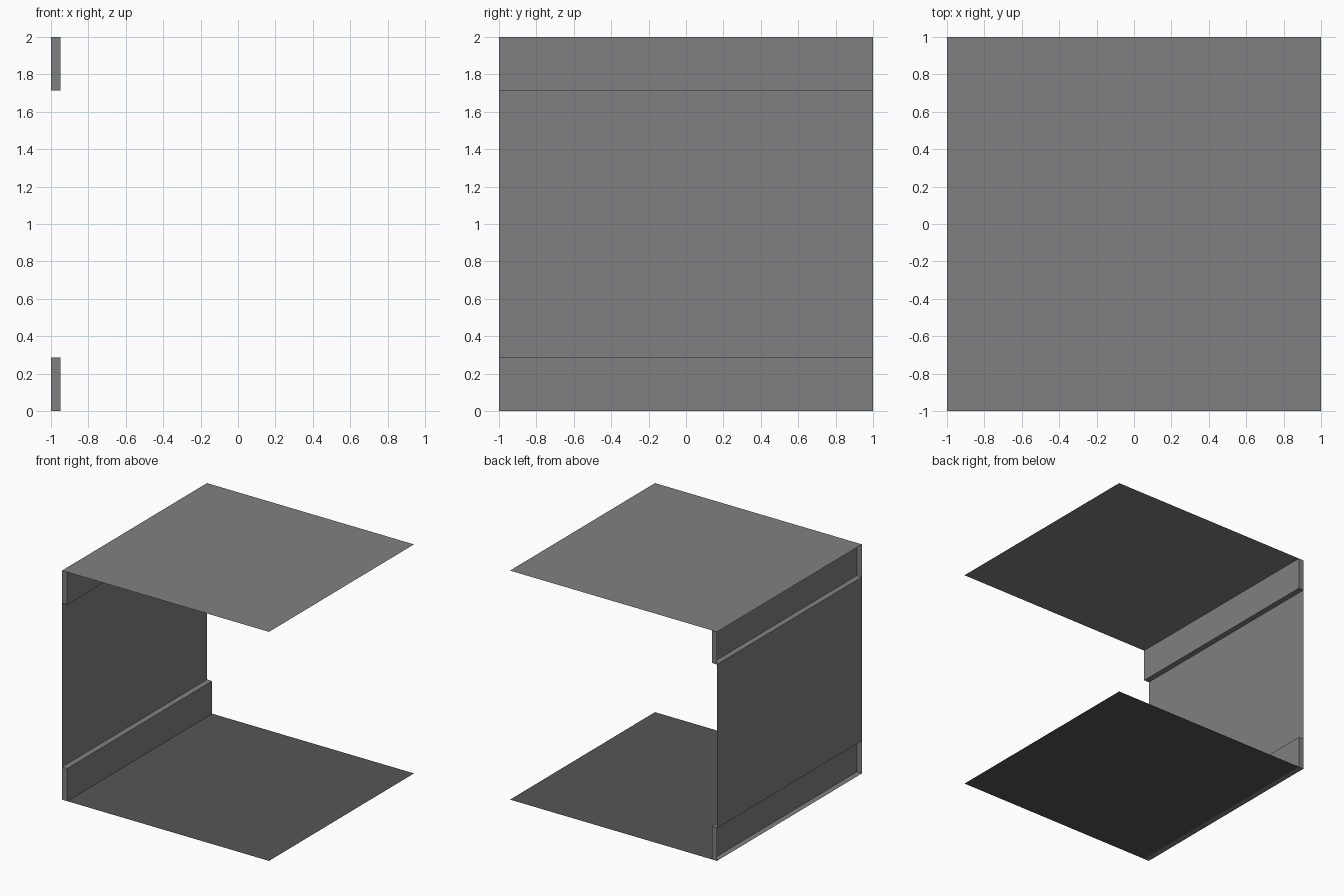
import bpy

if "Cube" in bpy.data.objects:
    bpy.data.objects.remove(bpy.data.objects["Cube"])

def material(name, v):
    m = bpy.data.materials.new(name)
    m.diffuse_color = (v, v, v, 1)
    m.use_nodes = True
    m.node_tree.nodes["Principled BSDF"].inputs["Base Color"].default_value = m.diffuse_color
    return m

GREY = material("mid grey", 0.216)
DARK = material("dark grey", 0.093)
OUT, IN = -1.0, -0.95       # outer wall line and recess depth
LOW, HIGH = 0.285, 1.715    # recess heights

def make(name, verts, faces, mat):
    me = bpy.data.meshes.new(name)
    me.from_pydata(verts, [], faces)
    me.materials.append(mat)
    ob = bpy.data.objects.new(name, me)
    bpy.context.collection.objects.link(ob)
    return ob

def sheet(name, profile, mat):
    """Sweep an open x-z profile along the full depth as a thin sheet."""
    n = len(profile)
    verts = [(x, y, z) for y in (-1, 1) for x, z in profile]
    faces = [(i, i + 1, n + i + 1, n + i) for i in range(n - 1)]
    return make(name, verts, faces, mat)

# ceiling and floor sheets
sheet("ceiling", [(1, 2), (OUT, 2)], GREY)
sheet("floor", [(IN, 0), (1, 0)], DARK)
sheet("floor_recess_strip", [(OUT, 0), (IN, 0)], GREY)

# side wall, stepping inward around the open recesses at top and bottom
sheet("side_wall", [(IN, 2), (IN, HIGH), (OUT, HIGH),
                    (OUT, LOW), (IN, LOW), (IN, 0)], GREY)

# end caps of the two recesses
for label, z0, z1 in (("lower", 0, LOW), ("upper", HIGH, 2)):
    for end, y in (("front", -1), ("back", 1)):
        quad = [(OUT, y, z0), (IN, y, z0), (IN, y, z1), (OUT, y, z1)]
        make(f"{label}_{end}_cap", quad, [(0, 1, 2, 3) if y < 0 else (3, 2, 1, 0)], GREY)
